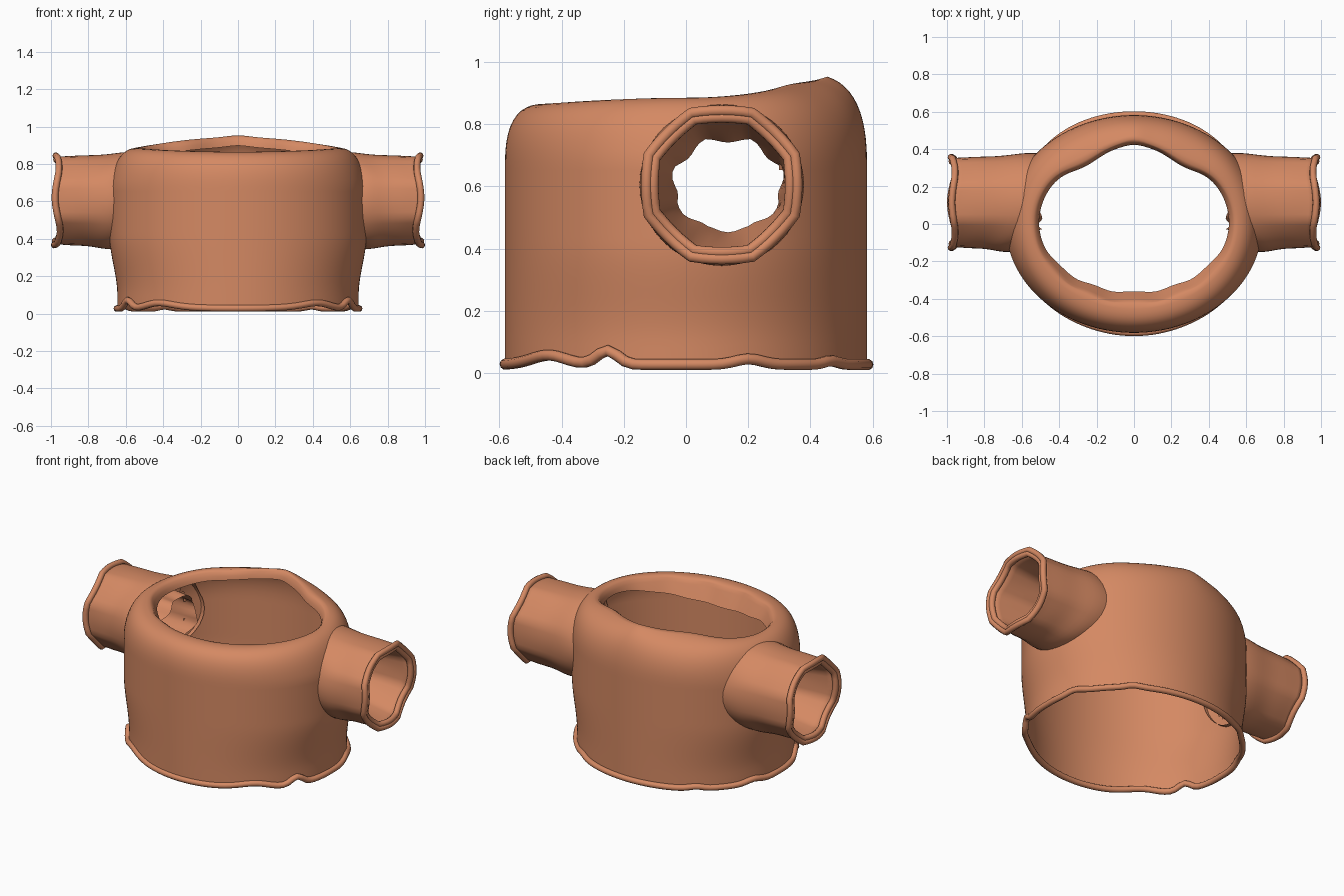
import bpy, bmesh
from math import sin, cos, pi, sqrt, exp, hypot

if "Cube" in bpy.data.objects:
    bpy.data.objects.remove(bpy.data.objects["Cube"])

mat = bpy.data.materials.new("terracotta_cloth")
mat.diffuse_color = (0.66, 0.25, 0.125, 1)
mat.use_nodes = True
mat.node_tree.nodes["Principled BSDF"].inputs["Base Color"].default_value = mat.diffuse_color
CY, CZ = 0.115, 0.605          # sleeve axis


def smooth(a, b, v):
    t = min(1, max(0, (v - a) / (b - a)))
    return t * t * (3 - 2 * t)


def bump(v, c, w):
    return exp(-((v - c) / w) ** 2)


def half_width(z):
    return 0.645 + 0.042 * smooth(0.1, 0.42, z)


def hem_z(y):
    return 0.027 + 0.045 * bump(y, -0.25, 0.045) + 0.03 * bump(y, -0.44, 0.08) \
        + 0.018 * bump(y, 0.2, 0.06) + 0.012 * bump(y, 0.46, 0.03)


def grid_object(name, rings, keep=lambda c: True):
    """Skin a list of closed rings of points."""
    bm = bmesh.new()
    vs = [[bm.verts.new(p) for p in r] for r in rings]
    n = len(rings[0])
    for a, b in zip(vs, vs[1:]):
        for j in range(n):
            k = (j + 1) % n
            q = (a[j], a[k], b[k], b[j])
            if keep(sum((v.co for v in q), q[0].co * 0) / 4):
                bm.faces.new(q)
    bmesh.ops.delete(bm, geom=[v for v in bm.verts if not v.link_faces], context='VERTS')
    bmesh.ops.recalc_face_normals(bm, faces=bm.faces)
    me = bpy.data.meshes.new(name)
    bm.to_mesh(me)
    bm.free()
    ob = bpy.data.objects.new(name, me)
    bpy.context.collection.objects.link(ob)
    me.materials.append(mat)
    for p in me.polygons:
        p.use_smooth = True
    return ob


def cord(name, pts, r):
    """Round piping along a closed path."""
    cu = bpy.data.curves.new(name, 'CURVE')
    cu.dimensions = '3D'
    cu.bevel_depth = r
    cu.bevel_resolution = 3
    sp = cu.splines.new('POLY')
    sp.points.add(len(pts) - 1)
    for p, c in zip(sp.points, pts):
        p.co = (*c, 1)
    sp.use_cyclic_u = True
    cu.materials.append(mat)
    ob = bpy.data.objects.new(name, cu)
    bpy.context.collection.objects.link(ob)


# torso: wall, rolled shoulder and neck edge turned in (a deeper facing at the front)
def torso_column(t):
    c, s = cos(t), sin(t)
    pts = []
    zb = hem_z(0.58 * s)
    for i in range(25):
        z = zb + (0.68 - zb) * i / 24
        pts.append((half_width(z) * c, 0.582 * s, z))
    x0, y0, z0 = pts[-1]
    peak = 0.025 * bump(c, 0, 0.15) if s > 0 else 0
    nx = 0.54 * c
    ny = (0.43 + peak) * s
    if s > 0:
        ny *= 1 - 0.10 * bump(abs(c), 0.55, 0.25)
        nz = 0.885 + 0.058 * s ** 2 + peak * 0.4
    else:
        nz = 0.885 - 0.023 * s * s
    zc = 0.888 + 0.024 * max(0, s)
    xs = x0 - 0.035 * c * c * c      # shoulder leans inward at the sides
    for i in range(1, 13):
        u = i / 12
        a, b, d = (1 - u) ** 2, 2 * u * (1 - u), u * u
        pts.append((a * x0 + b * xs + d * nx, (a + b) * y0 + d * ny, a * z0 + b * zc + d * nz))
    fold = 0.005 * sin(13 * abs(c) + 5 * s)
    front = max(0, -s) ** 1.5
    for k, dz in ((0.975, 0.01), (0.95, 0.03), (0.94 - 0.09 * front, 0.055 + 0.06 * front)):
        pts.append((nx * k, ny * k + fold, nz - dz))
    return pts


N = 128
cols = [torso_column(2 * pi * j / N) for j in range(N)]
grid_object("torso", [list(r) for r in zip(*cols)],
            keep=lambda c: abs(c.x) < 0.3 or hypot(c.y - CY, c.z - CZ) > 0.205)

# bottom hem piping
cord("bottom_hem", [((half_width(0) + 0.002 + 0.006 * abs(sin(4 * t))) * cos(t),
                     (0.583 + 0.004 * sin(9 * sin(t))) * sin(t), hem_z(0.58 * sin(t)))
                    for t in (2 * pi * j / N for j in range(N))], 0.018)


# sleeves: outer tube fitted to the torso, cuff, tapered lining
def torso_x(y, z):
    x = half_width(z) * sqrt(max(0, 1 - (y / 0.582) ** 2))
    return x * (1 - 0.24 * smooth(0.70, 0.90, z)) - 0.025


M = 48


def octa(t):
    """Radius factor giving a softly eight-sided, flat-topped outline."""
    d = (t + pi / 8) % (pi / 4) - pi / 8
    return 0.4 + 0.6 * 0.96 / cos(d)


def cuff_x(t):
    return 0.966 + 0.012 * cos(4 * t) + 0.004 * sin(3 * t)


for side, sg in (("right", 1), ("left", -1)):
    angs = [2 * pi * j / M for j in range(M)]
    rings = []
    for i in range(13):
        u = i / 12
        ring = []
        for t in angs:
            r = (0.262 - 0.018 * smooth(0, 1, u)) * (1 + u * (octa(t) - 1))
            r += 0.005 * sin(3 * pi * u) * (1 - u)
            xb = torso_x(CY + 0.262 * cos(t), CZ + 0.255 * sin(t))
            ring.append((sg * (xb + (cuff_x(t) - xb) * u), CY + r * cos(t), CZ + r * 0.985 * sin(t)))
        rings.append(ring)
    for i in range(9):
        u = i / 8
        ring = []
        for t in angs:
            r = (0.224 - 0.048 * u) * octa(t) + 0.010 * u * u * sin(7 * t)
            x = cuff_x(t) + (0.51 + 0.02 * sin(5 * t) - cuff_x(t)) * u
            ring.append((sg * x, CY + 0.02 * u + r * cos(t), CZ + r * (1 - 0.16 * u) * sin(t)))
        rings.append(ring)
    grid_object(side + "_sleeve", rings)
    for nm, r, dx in (("outer", 0.248, 0.0), ("inner", 0.226, -0.004)):
        cord(f"{side}_cuff_{nm}_piping",
             [(sg * (cuff_x(t) + dx), CY + r * octa(t) * cos(t), CZ + r * 0.985 * octa(t) * sin(t))
              for t in angs], 0.018)
